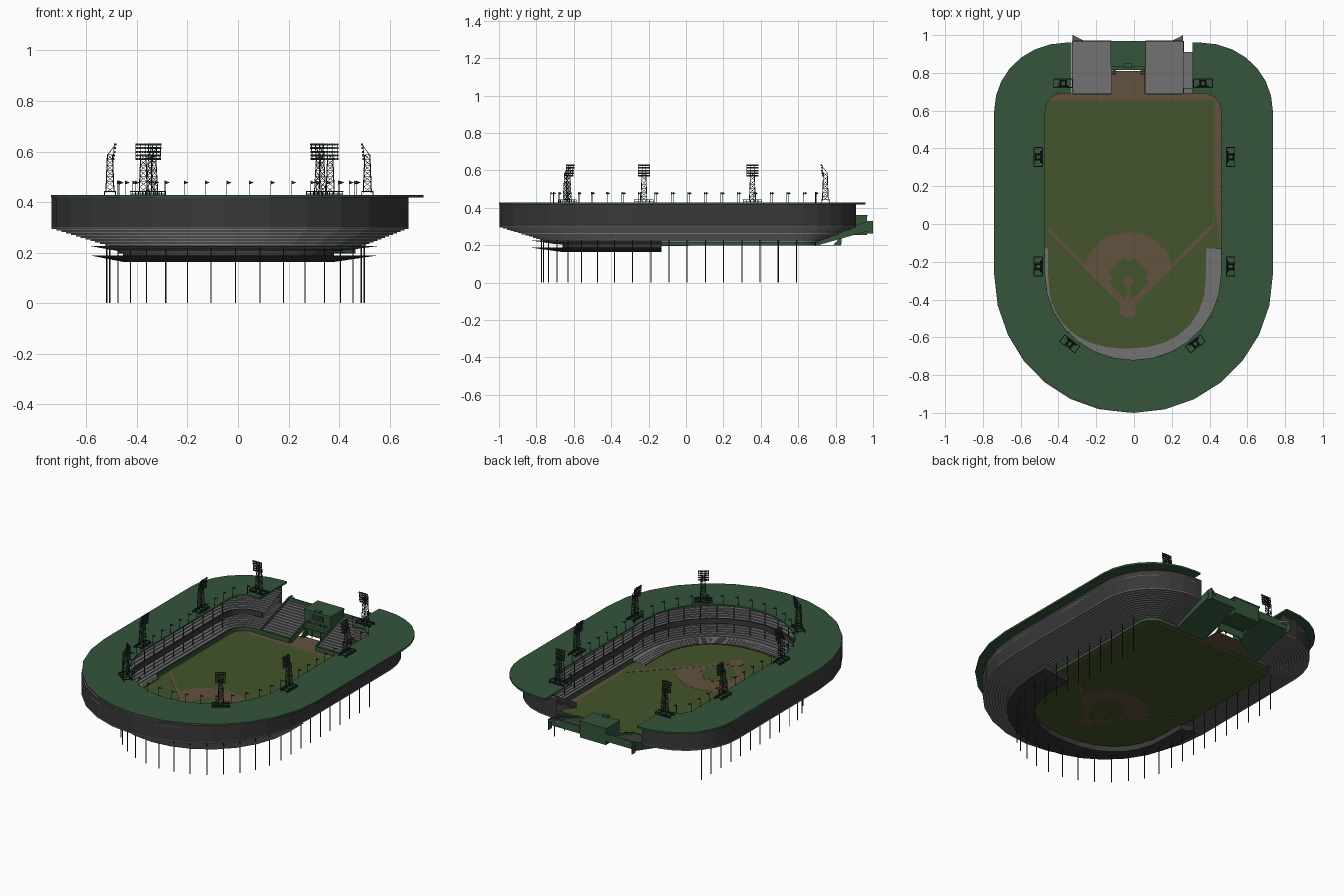
import bpy, bmesh, math
from mathutils import Vector, Matrix

if "Cube" in bpy.data.objects:
    bpy.data.objects.remove(bpy.data.objects["Cube"])

def material(name, r, g, b):
    m = bpy.data.materials.new(name)
    m.diffuse_color = (r, g, b, 1)
    m.use_nodes = True
    m.node_tree.nodes["Principled BSDF"].inputs["Base Color"].default_value = m.diffuse_color
    return m

GREEN = material("painted_green", .035, .09, .045)
GRASS = material("grass", .058, .09, .025)
DIRT = material("dirt", .125, .085, .05)
SEAT = material("seat_grey", .17, .17, .17)
DARK = material("dark_wall", .04, .04, .042)
STEEL = material("dark_steel", .02, .03, .025)

def finish(name, bm, mat, fix=True):
    if fix:
        bmesh.ops.recalc_face_normals(bm, faces=bm.faces)
    me = bpy.data.meshes.new(name)
    bm.to_mesh(me)
    bm.free()
    me.materials.append(mat)
    ob = bpy.data.objects.new(name, me)
    bpy.context.collection.objects.link(ob)
    return ob

def box(bm, x0, x1, y0, y1, z0, z1):
    m = Matrix.Translation(((x0+x1)/2, (y0+y1)/2, (z0+z1)/2)) @ Matrix.Diagonal((x1-x0, y1-y0, z1-z0, 1))
    bmesh.ops.create_cube(bm, size=1, matrix=m)

def beam(bm, a, b, t):
    a, b = Vector(a), Vector(b)
    d = b - a
    m = Matrix.Translation((a+b)/2) @ d.to_track_quat('Z', 'Y').to_matrix().to_4x4() @ Matrix.Diagonal((t, t, d.length, 1))
    bmesh.ops.create_cube(bm, size=1, matrix=m)

def prism(bm, pts, d):
    # closed outline swept along vector d
    a = [bm.verts.new(p) for p in pts]
    b = [bm.verts.new(Vector(p) + Vector(d)) for p in pts]
    bm.faces.new(a)
    bm.faces.new(b[::-1])
    for i in range(len(a)):
        j = (i+1) % len(a)
        bm.faces.new((a[i], b[i], b[j], a[j]))

def u_path(xl, xr, yb, yt, el, er, rx, ry):
    # horseshoe from the back left end, round the front, to the back right end
    def side(x, e, s):
        c = [(x + s*rx*(1-math.sin(a)), yt - ry + ry*math.cos(a)) for a in [k*math.pi/14 for k in range(8)]]
        return [(e, yt)] + c + [(x, y) for y in (.35, .1, -.13)]
    cx, hx = (xl+xr)/2, (xr-xl)/2
    arc = [(cx - hx*math.cos(k*math.pi/14), -.27 - (-.27-yb)*math.sin(k*math.pi/14)) for k in range(15)]
    return side(xl, el, 1) + arc + side(xr, er, -1)[::-1]

def lerp(A, B, s):
    return [(a[0]+(b[0]-a[0])*s, a[1]+(b[1]-a[1])*s) for a, b in zip(A, B)]

def ring(name, prof, A, B, mat, closed=False, lo=0, hi=39):
    # sweep a (position, height) profile along the horseshoe
    bm = bmesh.new()
    rows = [[bm.verts.new((x, y, z)) for x, y in lerp(A, B, s)[lo:hi]] for s, z in prof]
    n = len(rows)
    for i in range(n if closed else n-1):
        p, q = rows[i], rows[(i+1) % n]
        for k in range(hi-lo-1):
            bm.faces.new((p[k], p[k+1], q[k+1], q[k]))
    if closed:
        bm.faces.new([r[0] for r in rows])
        bm.faces.new([r[-1] for r in rows][::-1])
    return finish(name, bm, mat)

def steps(s0, z0, s1, z1, n):
    out = [(s0, z0)]
    for i in range(1, n+1):
        out += [(s0+(s1-s0)*i/n, out[-1][1]), (s0+(s1-s0)*i/n, z0+(z1-z0)*i/n)]
    return out

def resample(path, n):
    seg = [math.dist(a, b) for a, b in zip(path, path[1:])]
    out, total = [], sum(seg)
    for k in range(n):
        d, i = total*k/(n-1), 0
        while i < len(seg)-1 and d > seg[i]:
            d -= seg[i]
            i += 1
        f = d/seg[i]
        a, b = path[i], path[i+1]
        out.append((a[0]+(b[0]-a[0])*f, a[1]+(b[1]-a[1])*f))
    return out

INNER = u_path(-.47, .46, -.72, .69, -.33, .26, .09, .09)
ROOF_IN = u_path(-.47, .46, -.72, .69, -.33, .31, .09, .09)
ROOF_OUT = u_path(-.74, .735, -1, .96, -.33, .31, .38, .36)
WALL = u_path(-.738, .675, -.998, .91, -.33, .26, .37, .36)

# infield edge of the box seats (lies inside the stands at the front)
def edge(k):
    a = k*math.pi/14
    c, s = math.cos(a), math.sin(a)
    return (-.037 - .418*math.copysign(abs(c)**.87, c), -.27 - .39*max(s, 0)**.87)
BOX_IN = INNER[:11] + [(-.455, -.13)] + [edge(k) for k in range(15)] + [(.38, -.13)] + INNER[28:]

# roof, outer wall and the two decks
ring("roof", [(0, .417), (1, .417), (1, .428), (0, .428)], ROOF_IN, ROOF_OUT, GREEN, True)
ring("outer_wall", [(1, .3), (1, .417)], INNER, WALL, DARK)
ring("lower_deck", steps(0, .215, 1, .3, 14), INNER, WALL, SEAT)
ring("upper_deck", steps(.13, .312, 1, .39, 12), INNER, WALL, SEAT)
ring("upper_deck_front", [(.12, .29), (.14, .29), (.14, .325), (.12, .325)], INNER, WALL, DARK, True)
ring("upper_deck_underside", [(.14, .292), (.6, .325), (1, .34)], INNER, WALL, DARK)
for name, lo, hi in (("left_field_wall", 0, 12), ("right_field_wall", 27, 39)):
    ring(name, [(0, .197), (.02, .197), (.02, .226), (0, .226)], INNER, WALL, GREEN, True, lo, hi)

# box seats round the infield, with a slab below
BOX_OUT = lerp(INNER, WALL, .42)
ring("box_seats", steps(0, .203, .5, .214, 5) + [(1, .225)], BOX_IN, BOX_OUT, SEAT, False, 11, 28)
ring("box_seat_base", [(0, .206), (0, .163), (1, .188)], BOX_IN, BOX_OUT, DARK, False, 11, 28)

# playing field, in nested thin layers so both sides show the pattern
def patch(name, pts, layer, mat):
    bm = bmesh.new()
    h = .0008*layer
    prism(bm, [(x, y, .199-h) for x, y in pts], (0, 0, 2*h))
    bmesh.ops.triangulate(bm, faces=[f for f in bm.faces if len(f.verts) > 4])
    finish(name, bm, mat)

def disc(cx, cy, r, n=24):
    return [(cx+r*math.cos(2*math.pi*k/n), cy+r*math.sin(2*math.pi*k/n)) for k in range(n)]

outline = INNER[:11] + [(-.47, -.13)] + BOX_IN[11:28] + [(.46, -.13)] + INNER[28:]
patch("warning_track", outline + [(.06, .69), (.06, .81), (-.115, .81), (-.115, .69)], 1, DIRT)
patch("outfield_grass", [(min(x, .425) if y > .05 else x, min(y, .655 - .002*abs(x))) for x, y in outline
                         if not (y > .68 and abs(x) < .34)], 2, GRASS)
HX, HY = -.03, -.455
arc = [(HX + .245*math.cos(a), -.29 + .245*math.sin(a)) for a in
       [math.radians(16.6 + 146.8*k/20) for k in range(21)]]
patch("infield_dirt", [(HX, HY)] + arc, 3, DIRT)
for name, s, l in (("left_foul_line", -1, .425), ("right_foul_line", 1, .455)):
    patch(name, [(HX, HY-.012), (HX+s*l, HY+l-.012), (HX+s*l, HY+l+.014), (HX, HY+.014)], 4, DIRT)
d, c = .135, .025
patch("infield_grass", [(HX+x, -.285+y) for x, y in
      ((-c, -d+c), (c, -d+c), (d-c, -c), (d-2*c, 0), (d-c, c), (c, d-c), (0, d-2*c), (-c, d-c),
       (-d+c, c), (-d+2*c, 0), (-d+c, -c))], 5, GRASS)
patch("home_circle", disc(HX, HY, .045), 6, DIRT)
patch("mound", disc(HX, -.305, .026), 7, DIRT)
patch("mound_path", [(HX-.006, -.43), (HX+.006, -.43), (HX+.006, -.31), (HX-.006, -.31)], 6, DIRT)

# columns from the ground to the roof
bm = bmesh.new()
for x, y in resample([p for p in lerp(INNER, WALL, .19) if p[1] < .62], 35):
    bmesh.ops.create_cone(bm, cap_ends=True, segments=6, radius1=.0028, radius2=.0028, depth=.418,
                          matrix=Matrix.Translation((x, y, .209)))
finish("columns", bm, STEEL)

# pennants along the inner roof edge
bm = bmesh.new()
for x, y in resample(lerp(ROOF_IN, ROOF_OUT, .03), 42):
    beam(bm, (x, y, .425), (x, y, .485), .0022)
    prism(bm, [(x, y, .484), (x, y, .47), (x+.018, y+.012, .477)], (.0006, -.0009, 0))
finish("pennants", bm, STEEL)

# floodlight tower, built once and shared
bm = bmesh.new()
for y in (-.022, .022):
    for z in (.004, .014):
        beam(bm, (-.05, y, z), (.05, y, z), .004)
    for i in range(6):
        beam(bm, (-.05+.02*i, y, 0), (-.05+.02*i, y, .016), .003)
for x in (-.05, -.018, .018, .05):
    beam(bm, (x, -.022, .014), (x, .022, .014), .004)
def leg(i, t):
    sx, sy = ((-1, -1), (1, -1), (1, 1), (-1, 1))[i % 4]
    w = .016 - .006*t
    return (sx*w, sy*w, .01 + .15*t)
for i in range(4):
    beam(bm, leg(i, 0), leg(i, 1), .003)
    for k in range(7):
        beam(bm, leg(i + k % 2, k/7), leg(i + 1 - k % 2, (k+1)/7), .0018)
        beam(bm, leg(i, (k+1)/7), leg(i+1, (k+1)/7), .0018)
for k in range(5):
    z = .142 + .0145*k
    y = -.012 - .0015*k
    beam(bm, (-.031, y, z), (.031, y, z), .003)
    for j in range(6):
        box(bm, -.0285+.0105*j, -.0245+.0105*j+.004, y-.007, y-.001, z-.004, z+.004)
for k in range(4):
    x = -.03 + .02*k
    beam(bm, (x, -.012, .138), (x, -.018, .204), .0025)
for x in (-.01, .01):
    beam(bm, (x, .008, .16), (x, -.018, .195), .0025)
tower = finish("light_tower", bm, STEEL)
spots = [(-.507, .355, 90), (.512, .355, -90), (-.507, -.225, 90), (.512, -.225, -90),
         (-.34, -.635, 143), (.325, -.635, -143), (-.375, .745, 0), (.365, .745, 0)]
for i, (x, y, a) in enumerate(spots):
    ob = tower
    if i:
        ob = tower.copy()
        bpy.context.collection.objects.link(ob)
    ob.location = (x, y, .428)
    ob.rotation_euler.z = math.radians(a)

# bleachers either side of the centre notch
for side, x0, x1, xo, s in (("left", -.325, -.12, -.325, 1), ("right", .06, .26, .26, -1)):
    prof = steps(.69, .218, .97, .31, 14)
    bm = bmesh.new()
    prism(bm, [(x0, y, z) for y, z in prof] + [(x0, .97, .285), (x0, .69, .197)], (x1-x0, 0, 0))
    finish(side + "_bleachers", bm, SEAT)
    bm = bmesh.new()
    for x in (x0-.004, x1):
        prism(bm, [(x, .69, .195), (x, .97, .275), (x, .97, .328), (x, .69, .232)], (.004, 0, 0))
    prism(bm, [(x0, .69, .194), (x0, .97, .282), (x0, .97, .286), (x0, .69, .198)], (x1-x0, 0, 0))
    box(bm, x0, x1, .966, .972, .28, .328)
    box(bm, x0, x1, .686, .69, .197, .228)
    prism(bm, [(xo, .968, .262), (xo, 1, .262), (xo, 1, .33), (xo, .968, .33)], (s*.004, 0, 0))
    finish(side + "_bleacher_walls", bm, GREEN)
    bm = bmesh.new()
    prism(bm, [(xo, .97, .318), (xo, 1, .328), (xo+s*.06, .97, .318)], (0, 0, -.01))
    finish(side + "_bleacher_wing", bm, SEAT)

# clubhouse block with scoreboard face and stairs
bm = bmesh.new()
box(bm, -.12, .06, .835, .968, .255, .352)
box(bm, -.124, .064, .832, .97, .352, .36)
box(bm, -.05, -.01, .825, .85, .36, .372)
box(bm, -.12, .06, .826, .832, .205, .25)
box(bm, -.12, .06, .815, .835, .25, .257)
for x in (-.116, -.06, 0, .052):
    box(bm, x, x+.005, .815, .82, .199, .25)
for k in range(5):
    for x in (-.115, .035):
        box(bm, x, x+.02, .79+.008*k, .83, .199+.009*k, .208+.009*k)
finish("clubhouse", bm, GREEN)
bm = bmesh.new()
for k in range(6):
    box(bm, -.108+.027*k, -.088+.027*k, .833, .836, .275, .292)
box(bm, -.07, .01, .833, .836, .305, .34)
finish("clubhouse_windows", bm, STEEL)
